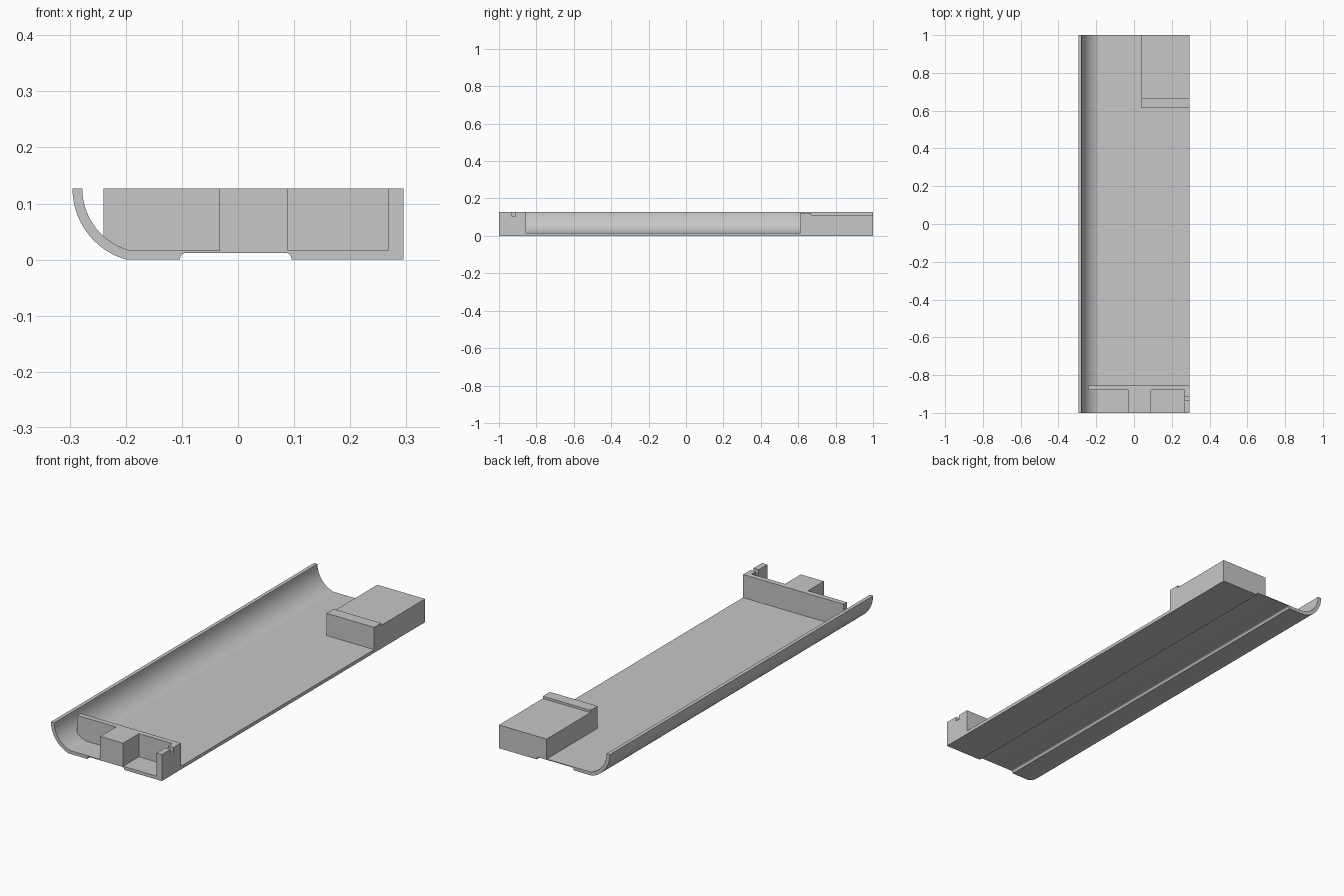
import bpy, bmesh, math

cube = bpy.data.objects.get("Cube")
if cube:
    bpy.data.objects.remove(cube, do_unlink=True)

grey = bpy.data.materials.new("light_grey")
grey.use_nodes = True
colour = (0.57, 0.57, 0.57, 1)
grey.diffuse_color = colour
grey.node_tree.nodes["Principled BSDF"].inputs["Base Color"].default_value = colour

HALF = 0.295     # half width
TOP = 0.127      # rim height
FLOOR = 0.016    # floor top
WALL_X = -0.24   # free edge of the cross wall


def arc(cx, cz, r, a0, a1, n):
    steps = [math.radians(a0 + (a1 - a0) * i / n) for i in range(n + 1)]
    return [(cx + r * math.cos(a), cz + r * math.sin(a)) for a in steps]


def prism(name, points, place, offset):
    """Extrude a flat outline along offset; place maps 2D points to 3D."""
    bm = bmesh.new()
    face = bm.faces.new([bm.verts.new(place(*p)) for p in points])
    ext = bmesh.ops.extrude_face_region(bm, geom=[face])
    verts = [v for v in ext["geom"] if isinstance(v, bmesh.types.BMVert)]
    bmesh.ops.translate(bm, verts=verts, vec=offset)
    bmesh.ops.recalc_face_normals(bm, faces=bm.faces)
    mesh = bpy.data.meshes.new(name)
    bm.to_mesh(mesh)
    bm.free()
    obj = bpy.data.objects.new(name, mesh)
    bpy.context.collection.objects.link(obj)
    mesh.materials.append(grey)
    bpy.ops.object.select_all(action='DESELECT')
    obj.select_set(True)
    bpy.context.view_layer.objects.active = obj
    bpy.ops.object.shade_smooth_by_angle(angle=math.radians(15))
    return obj


def along_y(name, points, y0, y1):
    return prism(name, points, lambda x, z: (x, y0, z), (0, y1 - y0, 0))


def along_x(name, points, x0, x1):
    return prism(name, points, lambda y, z: (x0, y, z), (x1 - x0, 0, 0))


def rect(a0, a1, b0, b1):
    return [(a0, b0), (a1, b0), (a1, b1), (a0, b1)]


# Tray: curved side, flat floor and a shallow rounded channel underneath
cx, r_out, r_in = -0.163, 0.132, 0.1145
outer_end = 180 + math.degrees(math.asin(TOP / r_out))
inner_end = 180 + math.degrees(math.asin((TOP - FLOOR) / r_in))
r = 0.01
profile = arc(cx, TOP, r_out, 180, outer_end, 24)
profile += [(-0.103, 0)] + arc(-0.103 + r, 0.012 - r, r, 180, 90, 6)
profile += arc(0.095 - r, 0.012 - r, r, 90, 0, 6) + [(0.095, 0)]
profile += [(HALF, 0), (HALF, FLOOR)]
profile += arc(cx, TOP, r_in, inner_end, 180, 24)
along_y("tray", profile, -1, 1)

# Cross wall near the front, its foot following the curved side
wall_start = 180 + math.degrees(math.acos((cx - WALL_X) / r_in))
wall = [(WALL_X, TOP)] + arc(cx, TOP, r_in, wall_start, inner_end, 10)
wall += [(HALF, FLOOR), (HALF, TOP)]
along_y("cross_wall", wall, -0.88, -0.855)

# Solid block in front of the wall
along_y("front_block", rect(-0.033, 0.089, FLOOR, TOP), -1, -0.88)

# Thin side wall with a cable notch in its top edge
notch = [(-0.912, TOP), (-0.912, 0.105), (-0.934, 0.105), (-0.934, TOP)]
side = [(-1, FLOOR), (-0.88, FLOOR), (-0.88, TOP)] + notch + [(-1, TOP)]
along_x("notched_side_wall", side, 0.267, HALF)

# Rear block with a raised lip on its inner end
rear = [(0.613, FLOOR), (1, FLOOR), (1, 0.112), (0.667, 0.112),
        (0.667, 0.123), (0.613, 0.123)]
along_x("rear_block", rear, 0.041, HALF)
